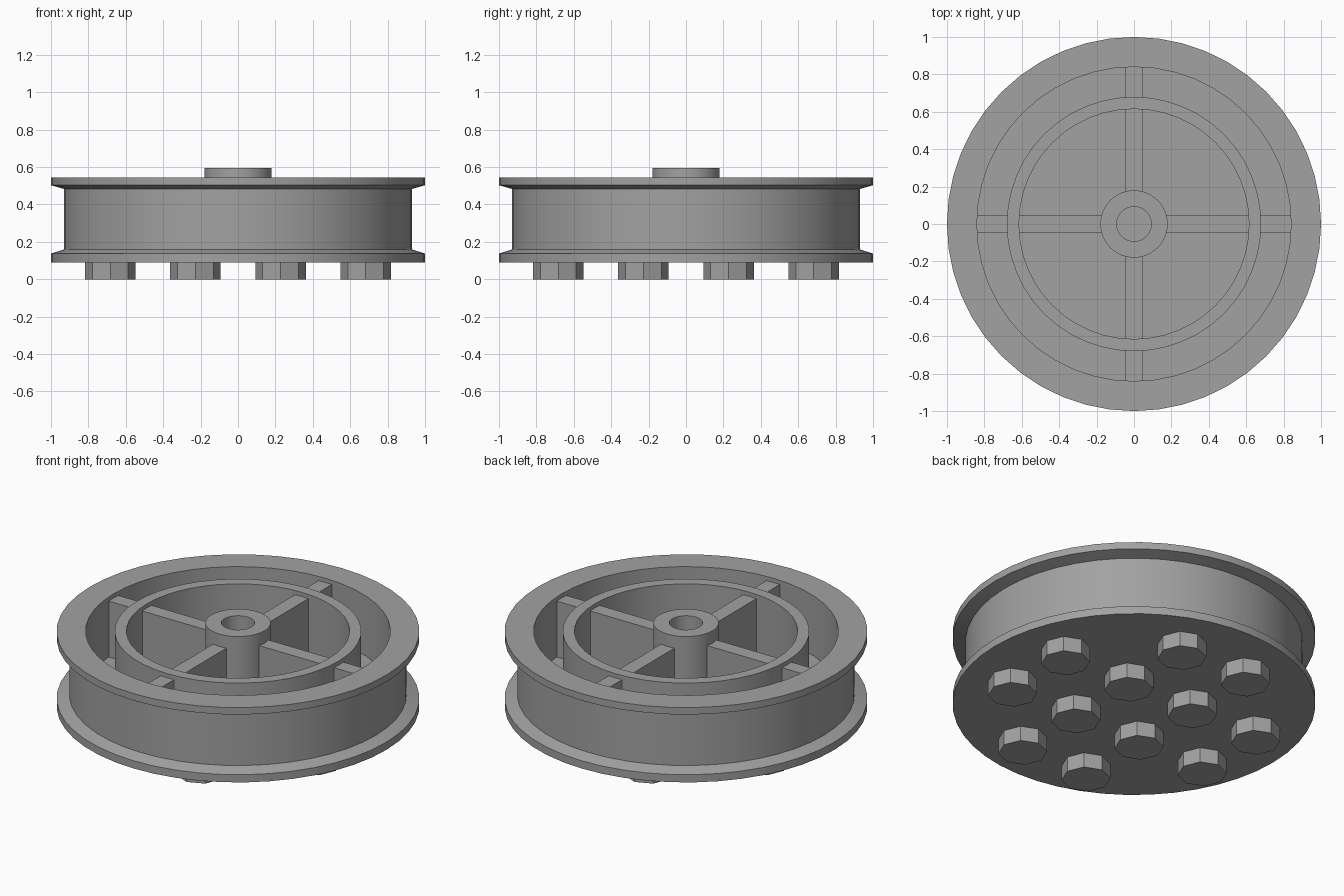
import bpy, bmesh, math
from mathutils import Matrix

cube = bpy.data.objects.get("Cube")
if cube:
    bpy.data.objects.remove(cube)

SEGMENTS = 48
BASE, FLOOR, RIM = 0.09, 0.18, 0.545

grey = bpy.data.materials.new("light grey")
grey.use_nodes = True
colour = (0.36, 0.36, 0.36, 1)
grey.diffuse_color = colour
grey.node_tree.nodes["Principled BSDF"].inputs["Base Color"].default_value = colour


def finish(name, bm, smooth=False):
    bmesh.ops.recalc_face_normals(bm, faces=bm.faces)
    mesh = bpy.data.meshes.new(name)
    bm.to_mesh(mesh)
    bm.free()
    mesh.materials.append(grey)
    obj = bpy.data.objects.new(name, mesh)
    bpy.context.collection.objects.link(obj)
    if smooth:
        bpy.ops.object.select_all(action="DESELECT")
        obj.select_set(True)
        bpy.context.view_layer.objects.active = obj
        bpy.ops.object.shade_smooth_by_angle(angle=math.radians(30))
    return obj


def lathe(name, profile, closed=True):
    """Turn a radius/height profile around the z axis."""
    bm = bmesh.new()
    verts = [bm.verts.new((r, 0, z)) for r, z in profile]
    pairs = list(zip(verts, verts[1:]))
    if closed:
        pairs.append((verts[-1], verts[0]))
    edges = [bm.edges.new(p) for p in pairs]
    bmesh.ops.spin(bm, geom=verts + edges, cent=(0, 0, 0), axis=(0, 0, 1),
                   angle=math.tau, steps=SEGMENTS, use_merge=False)
    bmesh.ops.remove_doubles(bm, verts=bm.verts, dist=0.0005)
    return finish(name, bm, smooth=True)


def tube(name, inner, outer, top):
    return lathe(name, [(inner, FLOOR), (outer, FLOOR), (outer, top), (inner, top)])


# Drum with two flanges, open at the top
lathe("flanged_drum", [
    (0, BASE), (1, BASE), (1, 0.137), (0.93, 0.16), (0.93, 0.483),
    (1, 0.503), (1, RIM), (0.84, RIM), (0.84, FLOOR), (0, FLOOR)], closed=False)

# Ring and hub standing on the drum floor
tube("inner_ring", 0.615, 0.68, RIM)
tube("hub", 0.092, 0.18, 0.595)


# Four spokes, each in an inner and an outer length
def spoke(name, start, end, angle):
    bm = bmesh.new()
    place = (Matrix.Rotation(angle, 4, "Z")
             @ Matrix.Translation(((start + end) / 2, 0, (FLOOR + 0.52) / 2))
             @ Matrix.Diagonal((end - start, 0.09, 0.52 - FLOOR, 1)))
    bmesh.ops.create_cube(bm, size=1, matrix=place)
    finish(name, bm)


for i in range(4):
    spoke(f"inner_spoke_{i + 1}", 0.17, 0.62, i * math.pi / 2)
    spoke(f"outer_spoke_{i + 1}", 0.675, 0.845, i * math.pi / 2)

# Eight-sided studs underneath, on a square grid without its corners
PITCH = 0.455
count = 0
for i in range(4):
    for j in range(4):
        if i in (0, 3) and j in (0, 3):
            continue
        count += 1
        bm = bmesh.new()
        bmesh.ops.create_cone(
            bm, cap_ends=True, segments=8, radius1=0.135, radius2=0.135, depth=BASE,
            matrix=Matrix.Translation(((i - 1.5) * PITCH, (j - 1.5) * PITCH, BASE / 2)))
        finish(f"stud_{count}", bm)
